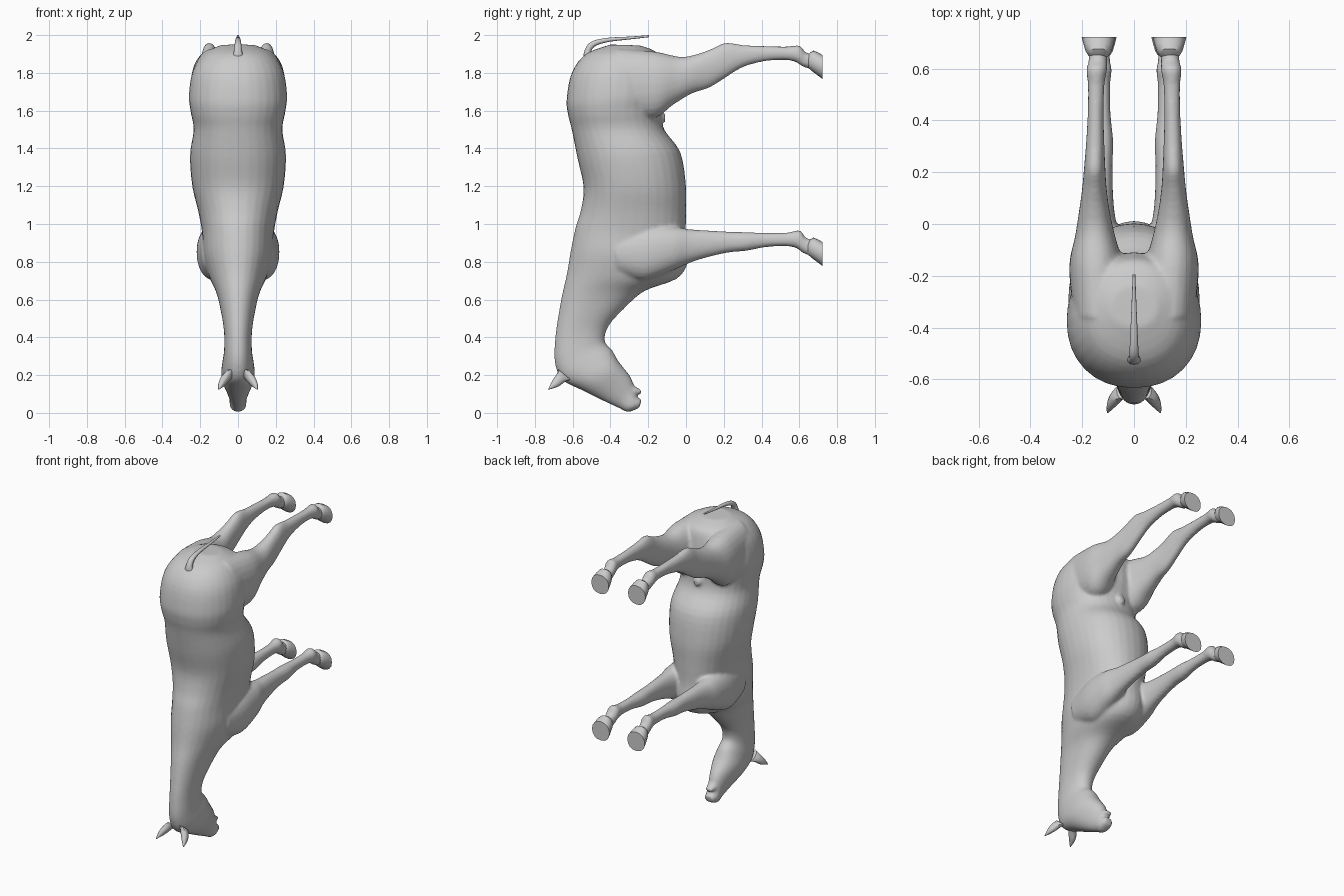
import bpy, bmesh, math


def catmull(rows, steps):
    """Smoothly interpolate rows of ring values."""
    out = []
    for i in range(len(rows) - 1):
        p0, p1 = rows[max(i - 1, 0)], rows[i]
        p2, p3 = rows[i + 1], rows[min(i + 2, len(rows) - 1)]
        for s in range(steps):
            t = s / steps
            out.append([0.5 * (2 * b + (c - a) * t + (2 * a - 5 * b + 4 * c - d) * t * t
                               + (3 * b - a - 3 * c + d) * t ** 3)
                        for a, b, c, d in zip(p0, p1, p2, p3)])
    return out + [list(rows[-1])]


def loft(bm, rows, side=1, steps=4, n=24, power=0.92):
    """Row: (back y, back z, front y, front z, half width, centre x)."""
    rings = []
    for ya, za, yb, zb, w, cx in catmull(rows, steps):
        ring = []
        for k in range(n):
            a = 2 * math.pi * k / n
            c, s = math.cos(a), math.sin(a)
            c = math.copysign(abs(c) ** power, c)
            s = math.copysign(abs(s) ** power, s)
            ring.append(bm.verts.new((side * (cx + w * s),
                                      (ya + yb) / 2 + c * (ya - yb) / 2,
                                      (za + zb) / 2 + c * (za - zb) / 2)))
        rings.append(ring)
    for r, q in zip(rings, rings[1:]):
        for k in range(n):
            j = (k + 1) % n
            bm.faces.new((r[k], r[j], q[j], q[k]))
    bm.faces.new(rings[0])
    bm.faces.new(rings[-1])


def finish(bm, name):
    bmesh.ops.recalc_face_normals(bm, faces=bm.faces)
    mesh = bpy.data.meshes.new(name)
    bm.to_mesh(mesh)
    bm.free()
    ob = bpy.data.objects.new(name, mesh)
    bpy.context.collection.objects.link(ob)
    bpy.ops.object.select_all(action='DESELECT')
    ob.select_set(True)
    bpy.context.view_layer.objects.active = ob
    bpy.ops.object.shade_smooth_by_angle(angle=math.radians(40))
    return ob


# Rump, barrel, neck and head in one run (all centred on x = 0)
trunk = [
    (-0.40, 1.950, -0.24, 1.945, .09), (-0.53, 1.90, -0.15, 1.905, .18),
    (-0.605, 1.80, -0.12, 1.82, .24), (-0.632, 1.66, -0.11, 1.70, .26),
    (-0.625, 1.58, -0.13, 1.60, .25), (-0.605, 1.50, -0.115, 1.50, .235),
    (-0.575, 1.35, -0.03, 1.38, .254), (-0.543, 1.20, 0.0, 1.20, .242),
    (-0.555, 1.08, 0.0, 1.05, .21), (-0.585, .98, 0.0, .92, .19),
    (-0.61, .86, 0.01, .80, .185), (-0.63, .74, -0.05, .71, .155),
    (-0.655, .63, -0.22, .645, .115), (-0.675, .52, -0.33, .55, .09),
    (-0.692, .40, -0.41, .46, .074), (-0.695, .27, -0.43, .38, .074),
    (-0.655, .175, -0.39, .33, .084), (-0.55, .12, -0.355, .27, .088),
    (-0.44, .065, -0.30, .20, .062), (-0.36, .028, -0.275, .145, .046),
    (-0.305, .005, -0.262, .09, .044), (-0.245, .028, -0.236, .072, .032)]
lower_lip = [(-0.34, .09, -0.29, .15, .035, 0), (-0.27, .096, -0.262, .136, .032, 0),
             (-0.238, .10, -0.238, .122, .022, 0)]

# Legs, from inside the trunk down to the fetlock
hind = [
    (-0.36, 1.93, -0.34, 1.57, .11, .125), (-0.16, 1.912, -0.17, 1.56, .105, .145),
    (-0.03, 1.885, -0.07, 1.63, .078, .150), (0.06, 1.90, 0.03, 1.69, .06, .153),
    (0.14, 1.93, 0.12, 1.72, .048, .153), (0.21, 1.96, 0.20, 1.768, .042, .152),
    (0.30, 1.948, 0.30, 1.83, .036, .150), (0.42, 1.942, 0.42, 1.862, .031, .148),
    (0.54, 1.94, 0.53, 1.868, .032, .146), (0.60, 1.945, 0.585, 1.855, .04, .144),
    (0.635, 1.908, 0.62, 1.832, .036, .140), (0.675, 1.90, 0.665, 1.82, .036, .138)]
fore = [
    (-0.38, .95, -0.36, .73, .09, .10), (-0.20, .995, -0.22, .70, .098, .12),
    (-0.06, .985, -0.08, .75, .082, .13), (0.02, .972, 0.01, .79, .06, .13),
    (0.10, .967, 0.10, .82, .048, .128), (0.22, .96, 0.22, .848, .041, .124),
    (0.32, .957, 0.32, .858, .042, .122), (0.42, .953, 0.42, .877, .032, .122),
    (0.54, .955, 0.53, .882, .032, .124), (0.60, .967, 0.585, .872, .04, .126),
    (0.635, .928, 0.62, .846, .036, .128), (0.675, .915, 0.665, .83, .036, .130)]
# Sheath under the belly
sheath = [(-0.22, 1.62, -0.20, 1.54, .04, 0), (-0.15, 1.62, -0.14, 1.54, .035, 0),
          (-0.11, 1.58, -0.11, 1.54, .022, 0)]

bm = bmesh.new()
loft(bm, [r + (0,) for r in trunk], n=32)
loft(bm, lower_lip)
loft(bm, sheath)
for side in (1, -1):
    loft(bm, hind, side)
    loft(bm, fore, side)
body = finish(bm, "body_and_legs")
remesh = body.modifiers.new("blend_parts", 'REMESH')
remesh.mode = 'VOXEL'
remesh.voxel_size = 0.01
remesh.use_smooth_shade = True
smooth = body.modifiers.new("soften", 'SMOOTH')
smooth.factor = 0.5
smooth.iterations = 5

# Hooves, flaring to a flat sole
for label, z, cx in (("hind_hoof", 0.0, .137), ("front_hoof", -.99, .132)):
    for side, word in ((1, "right"), (-1, "left")):
        bm = bmesh.new()
        loft(bm, [(.645, 1.895 + z, .645, 1.83 + z, .034, cx),
                  (.675, 1.918 + z, .66, 1.815 + z, .05, cx),
                  (.722, 1.895 + z, .722, 1.768 + z, .065, cx)], side, 2, 16)
        finish(bm, f"{label}_{word}")

# Ears, pointed and splayed outward
for side, word in ((1, "right"), (-1, "left")):
    bm = bmesh.new()
    loft(bm, [(-.675, .23, -.61, .175, .022, .045), (-.685, .205, -.64, .165, .026, .064),
              (-.708, .17, -.675, .14, .02, .084), (-.73, .125, -.727, .123, .003, .102)],
         side, 3, 12)
    finish(bm, f"ear_{word}")

# Tail, arched off the rump and tapering
bm = bmesh.new()
loft(bm, [(-.54, 1.86, -.45, 1.88, .045, 0), (-.54, 1.91, -.50, 1.90, .024, 0),
          (-.505, 1.963, -.485, 1.938, .018, 0), (-.42, 1.985, -.415, 1.963, .014, 0),
          (-.30, 1.992, -.30, 1.977, .009, 0), (-.195, 2.0, -.195, 1.989, .005, 0)], 1, 4, 12)
finish(bm, "tail")
